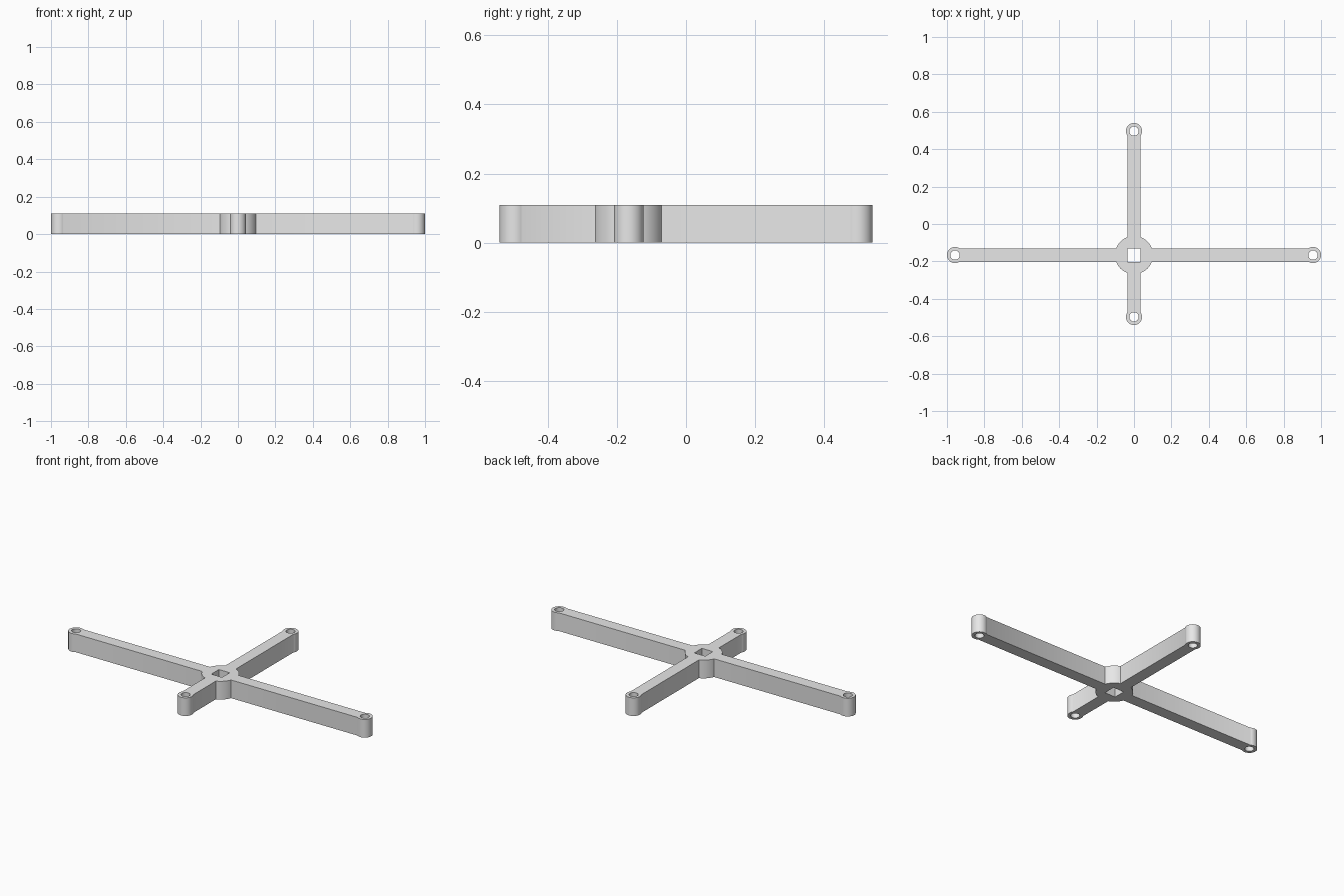
import bpy
import bmesh
from math import asin, cos, pi, sin, sqrt
from mathutils import Matrix, Vector

if "Cube" in bpy.data.objects:
    bpy.data.objects.remove(bpy.data.objects["Cube"], do_unlink=True)

HEIGHT = 0.109
HUB_Y = -0.166
HUB_R = 0.102
HALF_W = 0.036       # half the arm width
TIP_R = 0.043
HOLE_R = 0.025
ARMS = [0.957, 0.663, 0.957, 0.331]   # hub to hole: left, back, right, front


def arc(centre_x, radius, start, end, steps):
    return [Vector((centre_x + radius * cos(a), radius * sin(a), 0))
            for a in (start + (end - start) * i / steps for i in range(steps + 1))]


# Outline of the cross, one arm and one hub arc at a time, plus the holes
outline, loops = [], []
tip_angle = pi - asin(HALF_W / TIP_R)
hub_angle = asin(HALF_W / HUB_R)
for i, length in enumerate(ARMS):
    turn = Matrix.Rotation(i * pi / 2, 3, 'Z')
    points = arc(length, TIP_R, -tip_angle, tip_angle, 36)
    points += arc(0, HUB_R, hub_angle, pi / 2 - hub_angle, 10)
    outline += [turn @ p for p in points]
    loops.append([turn @ p for p in arc(length, HOLE_R, 0, 2 * pi, 32)[:-1]])
loops.append(arc(0, HALF_W * sqrt(2), pi / 4, pi / 4 + 2 * pi, 4)[:-1])
loops.append(outline)

# Fill the outline between the holes and raise it to full height
bm = bmesh.new()
edges = []
for loop in loops:
    verts = [bm.verts.new(p + Vector((0, HUB_Y, 0))) for p in loop]
    edges += [bm.edges.new((v, verts[i - 1])) for i, v in enumerate(verts)]
bmesh.ops.triangle_fill(bm, edges=edges, use_beauty=True, normal=(0, 0, 1))
raised = bmesh.ops.extrude_face_region(bm, geom=bm.faces[:], use_keep_orig=True)
bmesh.ops.translate(bm, vec=(0, 0, HEIGHT),
                    verts=[g for g in raised["geom"] if isinstance(g, bmesh.types.BMVert)])
bmesh.ops.recalc_face_normals(bm, faces=bm.faces[:])
mesh = bpy.data.meshes.new("cross_bracket")
bm.to_mesh(mesh)
bm.free()

bracket = bpy.data.objects.new("cross_bracket", mesh)
bpy.context.collection.objects.link(bracket)

# Plain grey
grey = bpy.data.materials.new("light_grey")
grey.use_nodes = True
grey.diffuse_color = (0.8, 0.8, 0.8, 1)
grey.node_tree.nodes["Principled BSDF"].inputs["Base Color"].default_value = grey.diffuse_color
mesh.materials.append(grey)

# Smooth round walls with sharp rims
bpy.ops.object.select_all(action='DESELECT')
bracket.select_set(True)
bpy.context.view_layer.objects.active = bracket
bpy.ops.object.shade_smooth_by_angle(angle=pi / 6)
